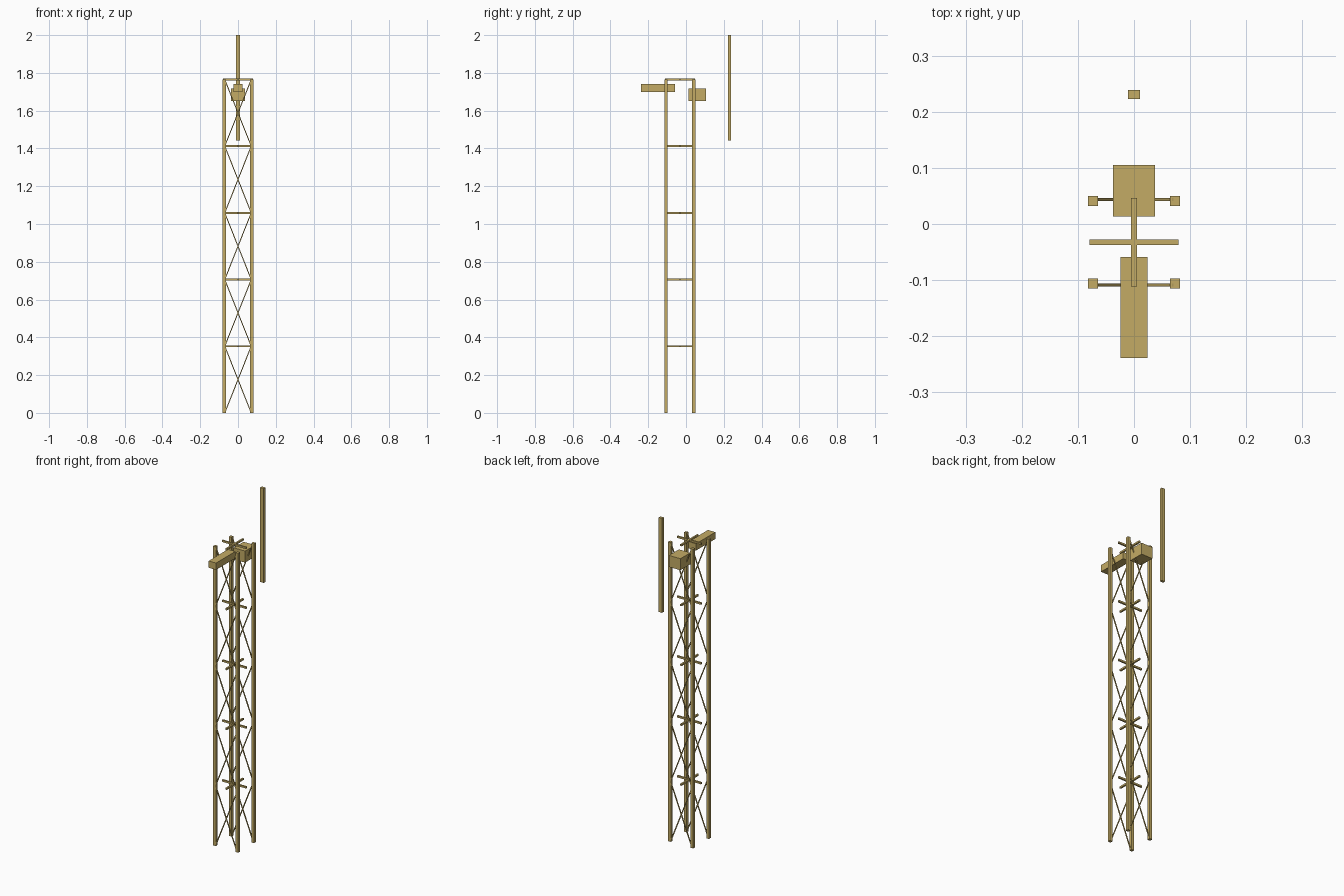
import bpy
from mathutils import Vector

cube = bpy.data.objects.get("Cube")
if cube:
    bpy.data.objects.remove(cube, do_unlink=True)

mat = bpy.data.materials.new("tan_metal")
mat.use_nodes = True
color = (0.55, 0.41, 0.13, 1)
mat.diffuse_color = color
mat.node_tree.nodes["Principled BSDF"].inputs["Base Color"].default_value = color


def box(name, low, high):
    """Box spanning two opposite corners."""
    low, high = Vector(low), Vector(high)
    bpy.ops.mesh.primitive_cube_add(size=1, location=(low + high) / 2)
    ob = bpy.context.object
    ob.name = name
    ob.scale = high - low
    ob.data.materials.append(mat)
    return ob


def beam(name, start, end, thick):
    """Square rod running between two points."""
    start, end = Vector(start), Vector(end)
    axis = end - start
    bpy.ops.mesh.primitive_cube_add(size=1, location=(start + end) / 2)
    ob = bpy.context.object
    ob.name = name
    ob.scale = (thick, thick, axis.length)
    ob.rotation_euler = axis.to_track_quat('Z', 'Y').to_euler()
    ob.data.materials.append(mat)
    return ob


LEG_X = 0.073      # leg distance from the centre line
MID_Y = -0.0325    # tower axis
HALF_Y = 0.0735
TOP = 1.765
BAYS = 5
BAY = TOP / BAYS

# Four corner legs
for side, sx in (("right", -1), ("left", 1)):
    for end, sy in (("front", -1), ("back", 1)):
        x, y, h = sx * LEG_X, MID_Y + sy * HALF_Y, 0.0088
        box(f"{end}_{side}_leg", (x - h, y - h, 0), (x + h, y + h, TOP))

# Crossed horizontal bars at the top of each bay
for i in range(1, BAYS + 1):
    z = i * BAY
    beam(f"cross_bar_wide_{i}", (-0.079, MID_Y, z), (0.079, MID_Y, z), 0.01)
    beam(f"cross_bar_deep_{i}", (0, MID_Y - 0.079, z), (0, MID_Y + 0.079, z), 0.01)

# X bracing on the front and back faces
for end, sy in (("front", -1), ("back", 1)):
    y = MID_Y + sy * 0.076
    for i in range(BAYS):
        for side, sx in (("right", -1), ("left", 1)):
            beam(f"{end}_brace_{side}_{i + 1}", (sx * 0.07, y, i * BAY),
                 (-sx * 0.07, y, (i + 1) * BAY), 0.005)

# Equipment near the top and the whip antenna behind
box("front_arm", (-0.024, -0.239, 1.70), (0.024, -0.059, 1.74))
box("equipment_box", (-0.037, 0.013, 1.65), (0.037, 0.105, 1.718))
box("antenna", (-0.011, 0.223, 1.443), (0.011, 0.239, 2.0))
